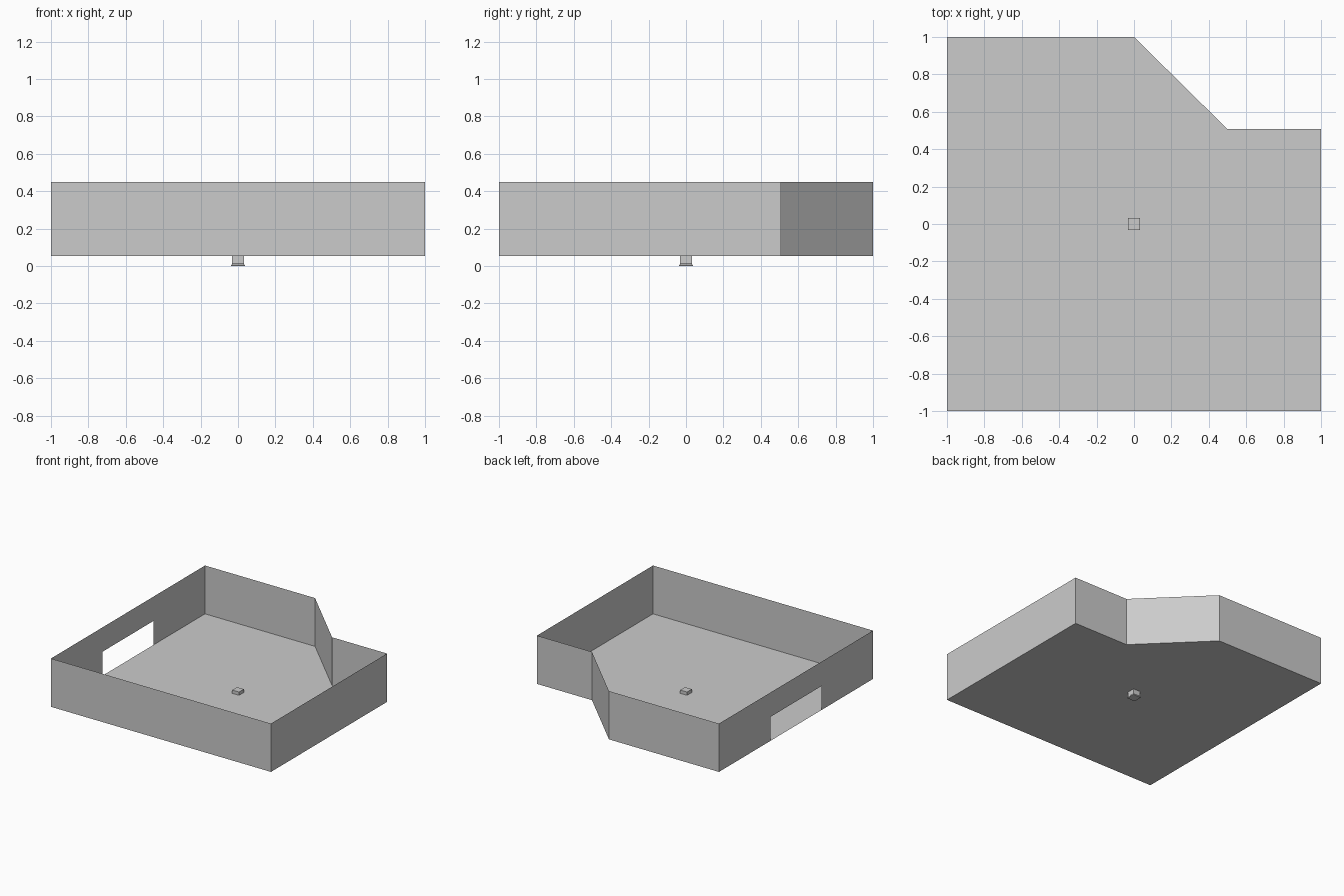
import bpy, bmesh

if "Cube" in bpy.data.objects:
    bpy.data.objects.remove(bpy.data.objects["Cube"])

FLOOR, TOP = 0.053, 0.45
OUTLINE = [(-1, -1), (1, -1), (1, 0.507), (0.5, 0.507), (0, 1), (-1, 1)]
DOOR_Y, DOOR_TOP = 0.33, 0.25


def make_object(name, bm):
    mesh = bpy.data.meshes.new(name)
    bm.to_mesh(mesh)
    bm.free()
    obj = bpy.data.objects.new(name, mesh)
    bpy.context.collection.objects.link(obj)
    return obj


def add_face(bm, points):
    return bm.faces.new([bm.verts.new(p) for p in points])


# Floor sheet following the notched outline
bm = bmesh.new()
add_face(bm, [(x, y, FLOOR) for x, y in OUTLINE])
make_object("floor", bm)

# Thin walls around the outline; the left one has a doorway
bm = bmesh.new()
for (x0, y0), (x1, y1) in zip(OUTLINE[:-1], OUTLINE[1:]):
    add_face(bm, [(x0, y0, FLOOR), (x1, y1, FLOOR), (x1, y1, TOP), (x0, y0, TOP)])
profile = [(1, FLOOR), (1, TOP), (-1, TOP), (-1, FLOOR),
           (-DOOR_Y, FLOOR), (-DOOR_Y, DOOR_TOP), (DOOR_Y, DOOR_TOP), (DOOR_Y, FLOOR)]
add_face(bm, [(-1, y, z) for y, z in reversed(profile)])
bmesh.ops.remove_doubles(bm, verts=bm.verts, dist=1e-4)
bmesh.ops.recalc_face_normals(bm, faces=bm.faces)
make_object("walls", bm)

# Small square post through the floor, with a flared foot
bm = bmesh.new()
rings = []
for half, z in [(0.037, 0), (0.037, 0.005), (0.031, 0.012), (0.031, 0.08)]:
    rings.append([bm.verts.new((sx * half, sy * half, z))
                  for sx, sy in [(-1, -1), (1, -1), (1, 1), (-1, 1)]])
for low, high in zip(rings[:-1], rings[1:]):
    for i in range(4):
        j = (i + 1) % 4
        bm.faces.new([low[i], low[j], high[j], high[i]])
bm.faces.new(rings[0][::-1])
bm.faces.new(rings[-1])
make_object("centre_post", bm)
